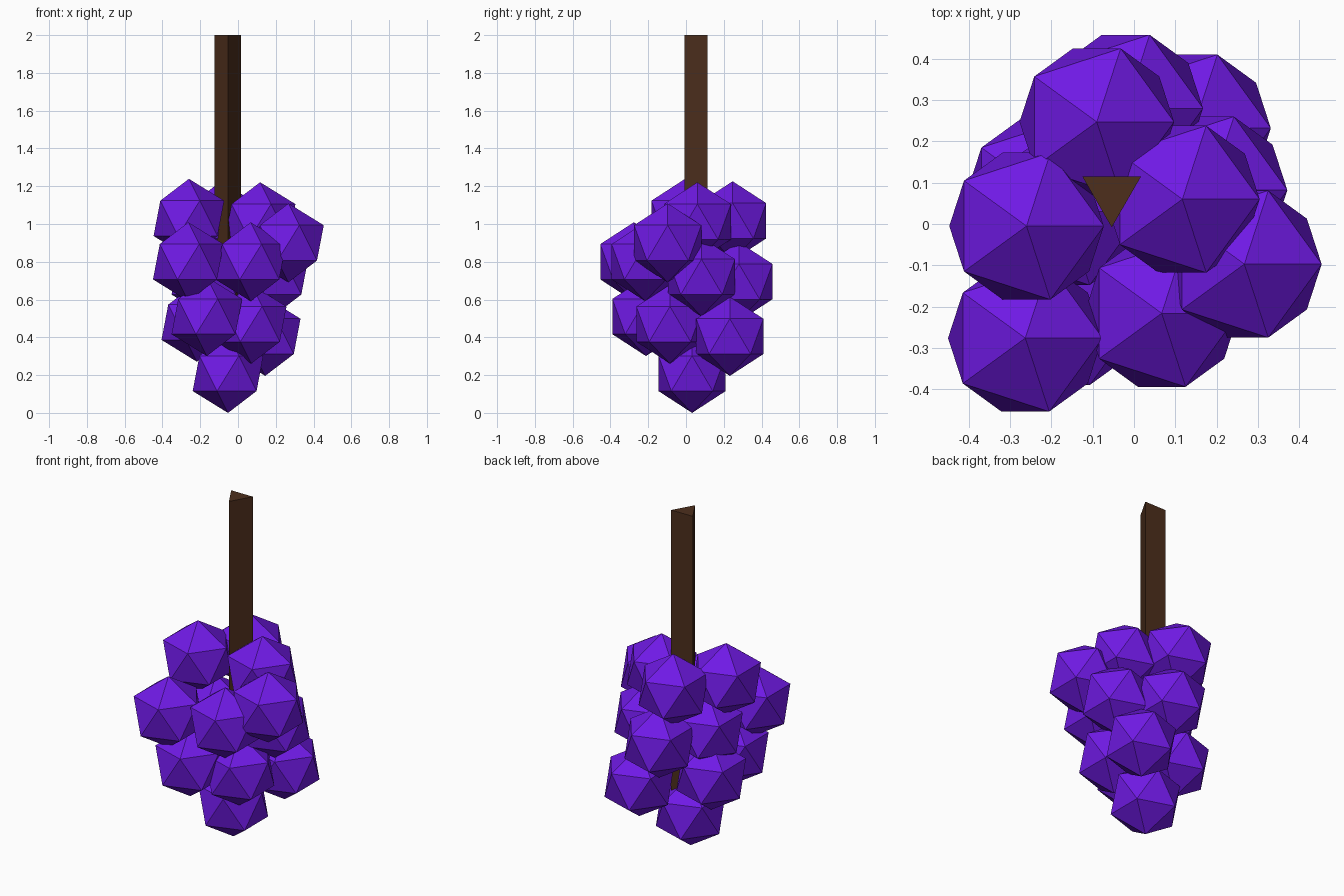
import bpy
from math import pi

if "Cube" in bpy.data.objects:
    bpy.data.objects.remove(bpy.data.objects["Cube"])


def material(name, rgb):
    m = bpy.data.materials.new(name)
    m.diffuse_color = (*rgb, 1)
    m.use_nodes = True
    m.node_tree.nodes["Principled BSDF"].inputs["Base Color"].default_value = m.diffuse_color
    return m


purple = material("purple_skin", (0.16, 0.01, 0.78))
brown = material("brown_wood", (0.075, 0.028, 0.012))

# Three-sided stem running down into the bunch
TOP, BOTTOM = 2.0, 0.2
bpy.ops.mesh.primitive_cylinder_add(
    vertices=3, radius=0.082, depth=TOP - BOTTOM,
    location=(-0.054, 0.074, (TOP + BOTTOM) / 2), rotation=(0, 0, pi))
stem = bpy.context.object
stem.name = "stem"
stem.data.materials.append(brown)

# Grapes: low-poly balls, listed from the top tier to the bottom
RADIUS = 0.209
CENTRES = [
    (-0.26, -0.005, 1.03), (-0.09, 0.247, 1.017), (0.117, 0.06, 1.012),
    (0.267, -0.097, 0.90), (0.067, -0.216, 0.80), (-0.263, -0.276, 0.80),
    (-0.02, 0.28, 0.695), (0.184, 0.082, 0.72), (-0.165, 0.03, 0.72),
    (-0.165, -0.212, 0.51), (0.07, -0.085, 0.47), (-0.218, 0.075, 0.48),
    (0.144, 0.232, 0.405), (-0.053, 0.032, 0.209),
]
for i, centre in enumerate(CENTRES, 1):
    bpy.ops.mesh.primitive_ico_sphere_add(subdivisions=1, radius=RADIUS, location=centre)
    grape = bpy.context.object
    grape.name = f"grape_{i:02d}"
    grape.data.materials.append(purple)
